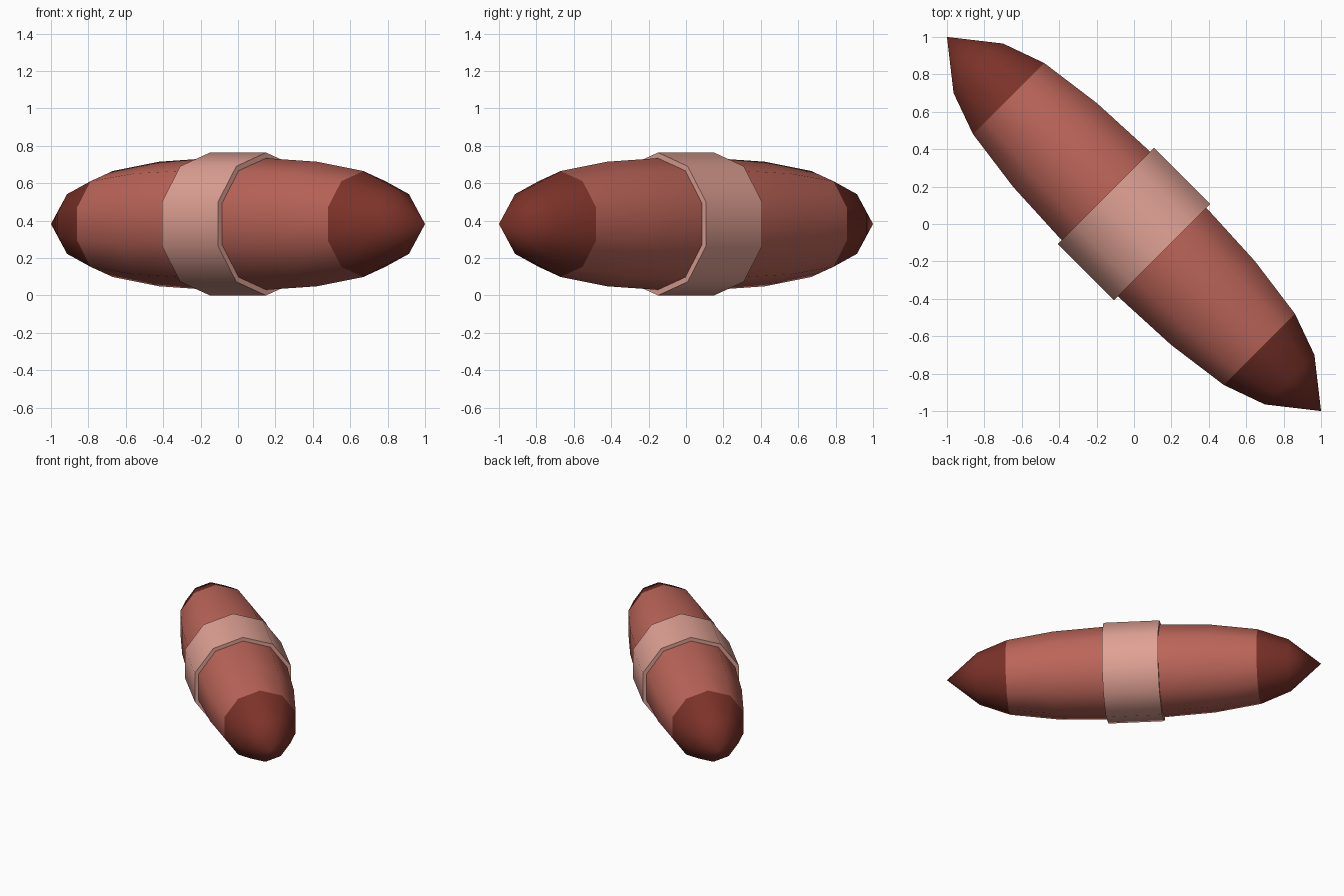
import bpy, bmesh, math
from mathutils import Vector

if "Cube" in bpy.data.objects:
    bpy.data.objects.remove(bpy.data.objects["Cube"])

SIDES = 10
CENTRE = Vector((0, 0, 0.382))
AXIS = Vector((1, -1, 0)).normalized()   # spindle lies on the diagonal
SIDE = Vector((1, 1, 0)).normalized()
UP = Vector((0, 0, 1))


def material(name, rgb):
    m = bpy.data.materials.new(name)
    m.diffuse_color = (*rgb, 1)
    m.use_nodes = True
    m.node_tree.nodes["Principled BSDF"].inputs["Base Color"].default_value = m.diffuse_color
    return m


def lathe(name, profile, mat):
    """Revolve (distance along axis, radius) points around the diagonal axis."""
    bm = bmesh.new()
    rings = []
    for t, r in profile:
        ring = []
        for k in range(SIDES):
            a = 2 * math.pi * k / SIDES
            ring.append(bm.verts.new(CENTRE + AXIS * t + (SIDE * math.sin(a) + UP * math.cos(a)) * r))
        rings.append(ring)
    for a, b in zip(rings, rings[1:]):
        for k in range(SIDES):
            n = (k + 1) % SIDES
            bm.faces.new((a[k], b[k], b[n], a[n]))
    bmesh.ops.remove_doubles(bm, verts=bm.verts, dist=1e-5)
    mesh = bpy.data.meshes.new(name)
    bm.to_mesh(mesh)
    bm.free()
    mesh.materials.append(mat)
    for p in mesh.polygons:
        p.use_smooth = True
    mesh.set_sharp_from_angle(angle=math.radians(45))
    obj = bpy.data.objects.new(name, mesh)
    bpy.context.collection.objects.link(obj)
    return obj


red = material("body_red", (0.50, 0.13, 0.10))
dark = material("tip_red", (0.20, 0.032, 0.022))
pink = material("band_pink", (0.75, 0.36, 0.30))

# Bulging body, running through the band
half = [(0.21, 0.352), (0.597, 0.333), (0.948, 0.283)]
lathe("body", [(-t, r) for t, r in reversed(half)] + half, red)

# Dark pointed tips at both ends
tip = [(0.948, 0.283), (1.177, 0.197), (1.4142, 0.0)]
lathe("front_tip", tip, dark)
lathe("back_tip", [(-t, r) for t, r in reversed(tip)], dark)

# Raised band around the middle
lathe("middle_band", [(-0.212, 0.345), (-0.212, 0.382), (0.212, 0.382), (0.212, 0.345)], pink)
